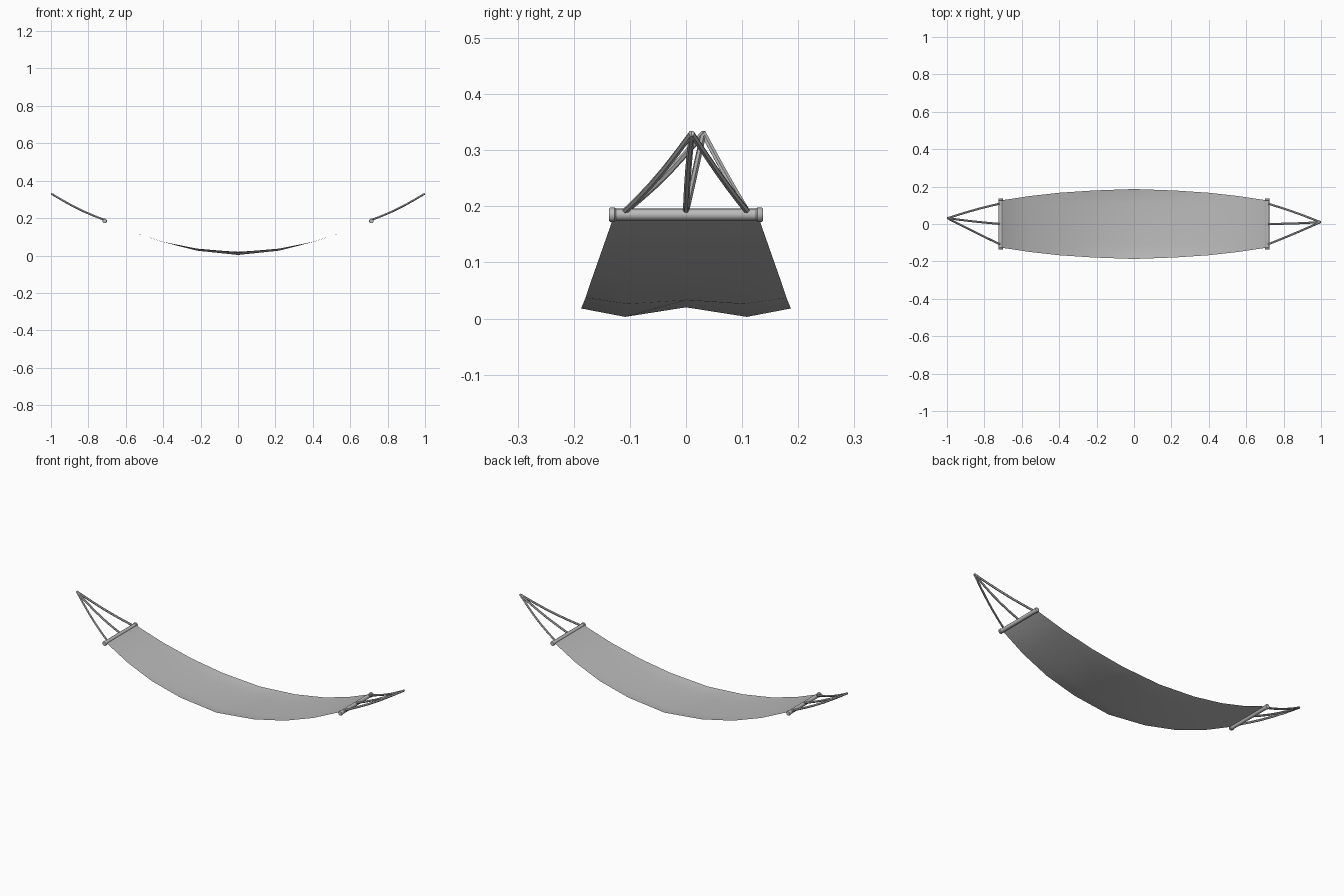
import bpy, bmesh, math
from mathutils import Vector

cube = bpy.data.objects.get("Cube")
if cube:
    bpy.data.objects.remove(cube, do_unlink=True)

grey = bpy.data.materials.new("plain_grey")
grey.use_nodes = True
colour = (0.5, 0.5, 0.5, 1)
grey.diffuse_color = colour
grey.node_tree.nodes["Principled BSDF"].inputs["Base Color"].default_value = colour


def add_mesh(name, bm, smooth=True):
    mesh = bpy.data.meshes.new(name)
    bm.to_mesh(mesh)
    bm.free()
    mesh.materials.append(grey)
    obj = bpy.data.objects.new(name, mesh)
    bpy.context.collection.objects.link(obj)
    bpy.ops.object.select_all(action="DESELECT")
    obj.select_set(True)
    bpy.context.view_layer.objects.active = obj
    if smooth:
        bpy.ops.object.shade_smooth_by_angle(angle=math.radians(40))
    return obj


# Cloth: one sagging sheet; each station is x, half width, middle z, fold z, edge z
half = [
    (0.0, 0.187, 0.020, 0.003, 0.018),
    (0.22, 0.179, 0.033, 0.026, 0.037),
    (0.40, 0.167, 0.073, 0.072, 0.073),
    (0.56, 0.149, 0.124, 0.124, 0.124),
    (0.70, 0.128, 0.184, 0.184, 0.184),
    (0.715, 0.126, 0.196, 0.196, 0.196),
]
stations = [(-s[0], *s[1:]) for s in half[:0:-1]] + half
bm = bmesh.new()
rows = []
for x, w, mid, fold, edge in stations:
    section = [(-w, edge), (-w * 0.58, fold), (0, mid), (w * 0.58, fold), (w, edge)]
    rows.append([bm.verts.new((x, y, z)) for y, z in section])
for a, b in zip(rows, rows[1:]):
    for j in range(len(a) - 1):
        bm.faces.new((a[j], b[j], b[j + 1], a[j + 1]))
add_mesh("cloth_sheet", bm)


# Spreader rods: a lathed bar with a groove inside each end knob
def spreader_rod(name, x):
    profile = [(0.137, 0.011), (0.135, 0.0125), (0.127, 0.0125), (0.125, 0.0105)]
    profile = [(-y, r) for y, r in profile] + profile[::-1]
    bm = bmesh.new()
    sides = 12
    rings = []
    for y, r in profile:
        angles = [math.tau * i / sides for i in range(sides)]
        rings.append([bm.verts.new((x + r * math.cos(a), y, 0.185 + r * math.sin(a)))
                      for a in angles])
    for a, b in zip(rings, rings[1:]):
        for i in range(sides):
            k = (i + 1) % sides
            bm.faces.new((a[i], a[k], b[k], b[i]))
    bm.faces.new(rings[0])
    bm.faces.new(rings[-1])
    bmesh.ops.recalc_face_normals(bm, faces=bm.faces)
    add_mesh(name, bm)


# Ropes: slim six-sided tubes with a slight sag
def rope(name, start, end, bow, radius=0.0055, steps=5, sides=6):
    start, end = Vector(start), Vector(end)
    along = (end - start).normalized()
    across = along.cross(Vector((0, 0, 1))).normalized()
    up = across.cross(along)
    bm = bmesh.new()
    rings = []
    for s in range(steps + 1):
        t = s / steps
        centre = start.lerp(end, t) + Vector((0, bow, -0.01)) * math.sin(math.pi * t)
        rings.append([bm.verts.new(centre + radius * (across * math.cos(a) + up * math.sin(a)))
                      for a in (math.tau * i / sides for i in range(sides))])
    for a, b in zip(rings, rings[1:]):
        for i in range(sides):
            k = (i + 1) % sides
            bm.faces.new((a[i], a[k], b[k], b[i]))
    bm.faces.new(rings[0])
    bm.faces.new(rings[-1])
    bmesh.ops.recalc_face_normals(bm, faces=bm.faces)
    add_mesh(name, bm)


# Both ends, each with its own knot point
for side, sign, knot_y in (("left", 1, 0.01), ("right", -1, 0.031)):
    spreader_rod(side + "_spreader_rod", sign * 0.713)
    for label, y, bow in (("front", -0.11, -0.002), ("middle", 0.0, -0.002), ("back", 0.11, 0.004)):
        rope(f"{side}_{label}_rope", (sign * 0.713, y, 0.19), (sign * 0.997, knot_y, 0.33), bow)
